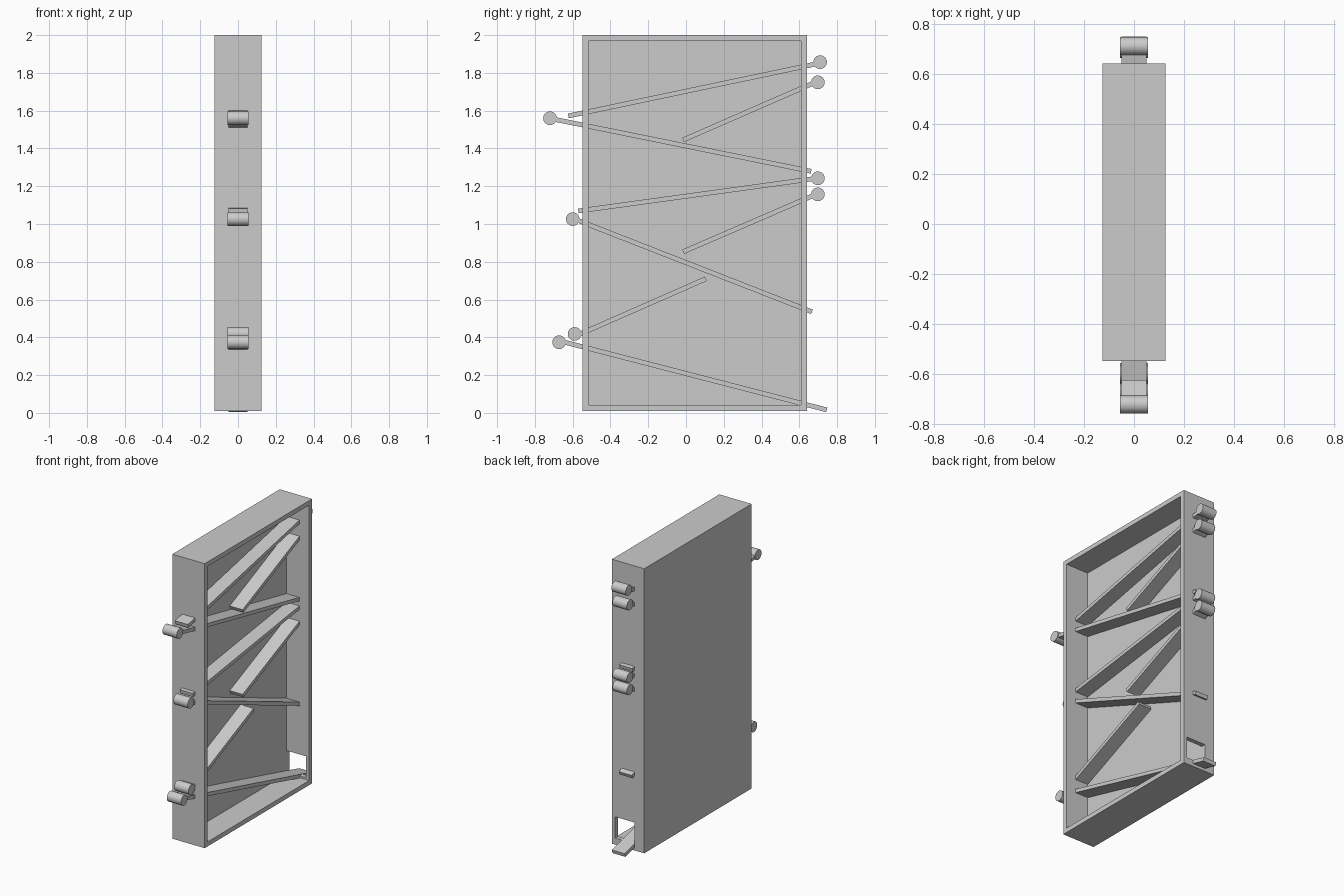
import bpy, bmesh, math
from mathutils import Vector, Matrix

default = bpy.data.objects.get("Cube")
if default:
    bpy.data.objects.remove(default, do_unlink=True)

grey = bpy.data.materials.new("light grey")
grey.use_nodes = True
grey.diffuse_color = (0.6, 0.6, 0.6, 1)
grey.node_tree.nodes["Principled BSDF"].inputs["Base Color"].default_value = (0.6, 0.6, 0.6, 1)


def finish(name, bm):
    mesh = bpy.data.meshes.new(name)
    bm.to_mesh(mesh)
    bm.free()
    mesh.materials.append(grey)
    obj = bpy.data.objects.new(name, mesh)
    bpy.context.collection.objects.link(obj)
    return obj


def box(low, high):
    low, high = Vector(low), Vector(high)
    bm = bmesh.new()
    bmesh.ops.create_cube(bm, size=1, matrix=Matrix.Translation((low + high) / 2)
                          @ Matrix.Diagonal((*(high - low), 1)))
    return bm


# Shallow case, open on its +x side
WALL, DEPTH = 0.045, 0.175
bm = box((-0.125, -0.547, 0.01), (0.125, 0.64, 2.0))
front = max(bm.faces, key=lambda f: f.calc_center_median().x)
bmesh.ops.inset_region(bm, faces=[front], thickness=WALL)
floor = bmesh.ops.extrude_discrete_faces(bm, faces=[front])["faces"]
bmesh.ops.translate(bm, verts=floor[0].verts, vec=(-DEPTH, 0, 0))
bmesh.ops.recalc_face_normals(bm, faces=bm.faces)
case = finish("case", bm)

# Exit opening in the back wall
cutter = finish("exit_cutter", box((-0.049, 0.55, 0.056), (0.1, 0.7, 0.205)))
cutter.hide_render = True
cut = case.modifiers.new("exit_opening", 'BOOLEAN')
cut.operation, cut.solver, cut.object = 'DIFFERENCE', 'EXACT', cutter
bpy.context.view_layer.objects.active = case
case.select_set(True)
bpy.ops.object.modifier_apply(modifier=cut.name)
bpy.data.objects.remove(cutter, do_unlink=True)


def ramp(name, start, end):
    """Thin plank between two (y, z) points."""
    a, b = Vector((0, *start)), Vector((0, *end))
    d = b - a
    bm = box((-0.05, -d.length / 2, -0.0125), (0.05, d.length / 2, 0.0125))
    bm.transform(Matrix.Translation((a + b) / 2) @ Matrix.Rotation(math.atan2(d.z, d.y), 4, 'X'))
    finish(name, bm)


def knob(name, centre):
    """Round handle lying across the plank."""
    bm = bmesh.new()
    bmesh.ops.create_cone(bm, cap_ends=True, segments=32, radius1=0.036, radius2=0.036, depth=0.11,
                          matrix=Matrix.Translation((0, *centre)) @ Matrix.Rotation(math.pi / 2, 4, 'Y'))
    obj = finish(name, bm)
    bpy.ops.object.select_all(action='DESELECT')
    obj.select_set(True)
    bpy.context.view_layer.objects.active = obj
    bpy.ops.object.shade_smooth_by_angle(angle=math.radians(40))


# Ramps: knob centre, plank start at the knob, plank free end
ramps = {
    "top_ramp": ((0.71, 1.857), (0.71, 1.852), (-0.623, 1.572)),
    "upper_short_ramp": ((0.698, 1.75), (0.695, 1.755), (-0.015, 1.445)),
    "upper_ramp": ((-0.72, 1.56), (-0.72, 1.559), (0.663, 1.279)),
    "middle_ramp": ((0.698, 1.242), (0.698, 1.243), (-0.57, 1.069)),
    "middle_short_ramp": ((0.698, 1.157), (0.695, 1.16), (-0.015, 0.853)),
    "lower_ramp": ((-0.6, 1.026), (-0.6, 1.03), (0.667, 0.535)),
    "lower_short_ramp": ((-0.59, 0.418), (-0.585, 0.407), (0.105, 0.71)),
    "exit_ramp": ((-0.672, 0.374), (-0.672, 0.382), (0.745, 0.016)),
}
for name, (centre, start, end) in ramps.items():
    ramp(name, start, end)
    knob(name + "_knob", centre)
